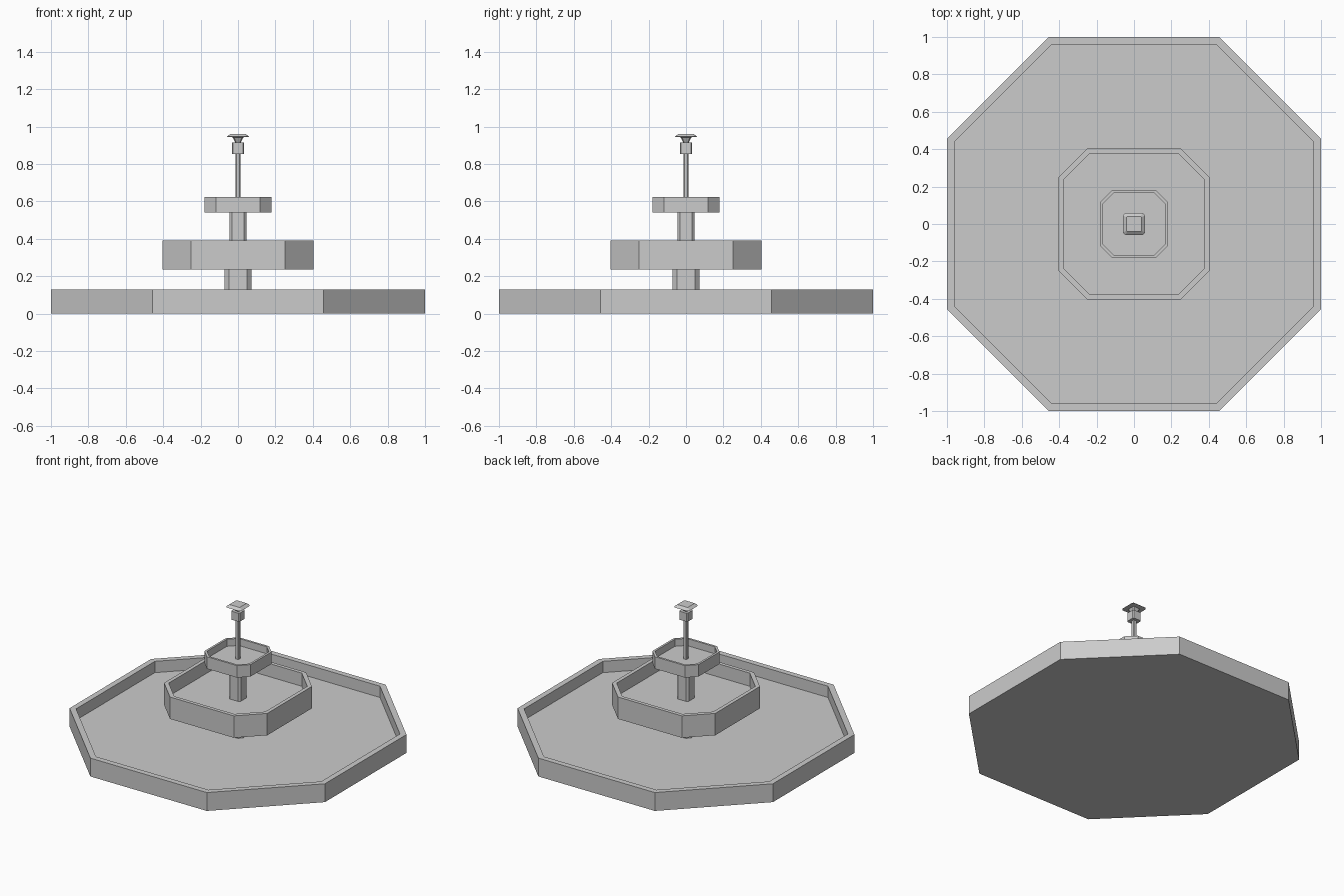
import bpy, bmesh

if "Cube" in bpy.data.objects:
    bpy.data.objects.remove(bpy.data.objects["Cube"])


def ring(bm, half, flat, z):
    # chamfered square outline
    pts = [(half, -flat), (half, flat), (flat, half), (-flat, half),
           (-half, flat), (-half, -flat), (-flat, -half), (flat, -half)]
    return [bm.verts.new((x, y, z)) for x, y in pts]


def stack(name, levels):
    # solid lofted through (half width, half flat side, z) outlines
    bm = bmesh.new()
    rings = [ring(bm, *lv) for lv in levels]
    for a, b in zip(rings, rings[1:]):
        for i in range(8):
            j = (i + 1) % 8
            bm.faces.new((a[i], a[j], b[j], b[i]))
    bm.faces.new(rings[0][::-1])
    bm.faces.new(rings[-1])
    me = bpy.data.meshes.new(name)
    bm.to_mesh(me)
    bm.free()
    ob = bpy.data.objects.new(name, me)
    bpy.context.collection.objects.link(ob)
    return ob


def basin(name, outer, inner, z0, floor, z1):
    return stack(name, [(*outer, z0), (*outer, z1), (*inner, z1), (*inner, floor)])


def column(name, half, flat, z0, z1):
    return stack(name, [(half, flat, z0), (half, flat, z1)])


# Three water basins
basin("lower_basin", (1.0, 0.456), (0.96, 0.44), 0, 0.05, 0.13)
basin("middle_basin", (0.404, 0.25), (0.378, 0.235), 0.235, 0.297, 0.39)
basin("upper_basin", (0.18, 0.118), (0.165, 0.11), 0.54, 0.575, 0.625)

# Supporting columns
column("lower_column", 0.072, 0.048, 0.05, 0.235)
column("middle_column", 0.045, 0.033, 0.297, 0.54)
column("top_pole", 0.013, 0.009, 0.575, 0.855)

# Spout on top of the pole
column("spout_collar", 0.033, 0.026, 0.855, 0.915)
stack("spout_flare", [(0.014, 0.010, 0.915), (0.03, 0.022, 0.945)])
stack("spout_cap", [(0.03, 0.022, 0.943), (0.06, 0.045, 0.946), (0.04, 0.036, 0.962)])
